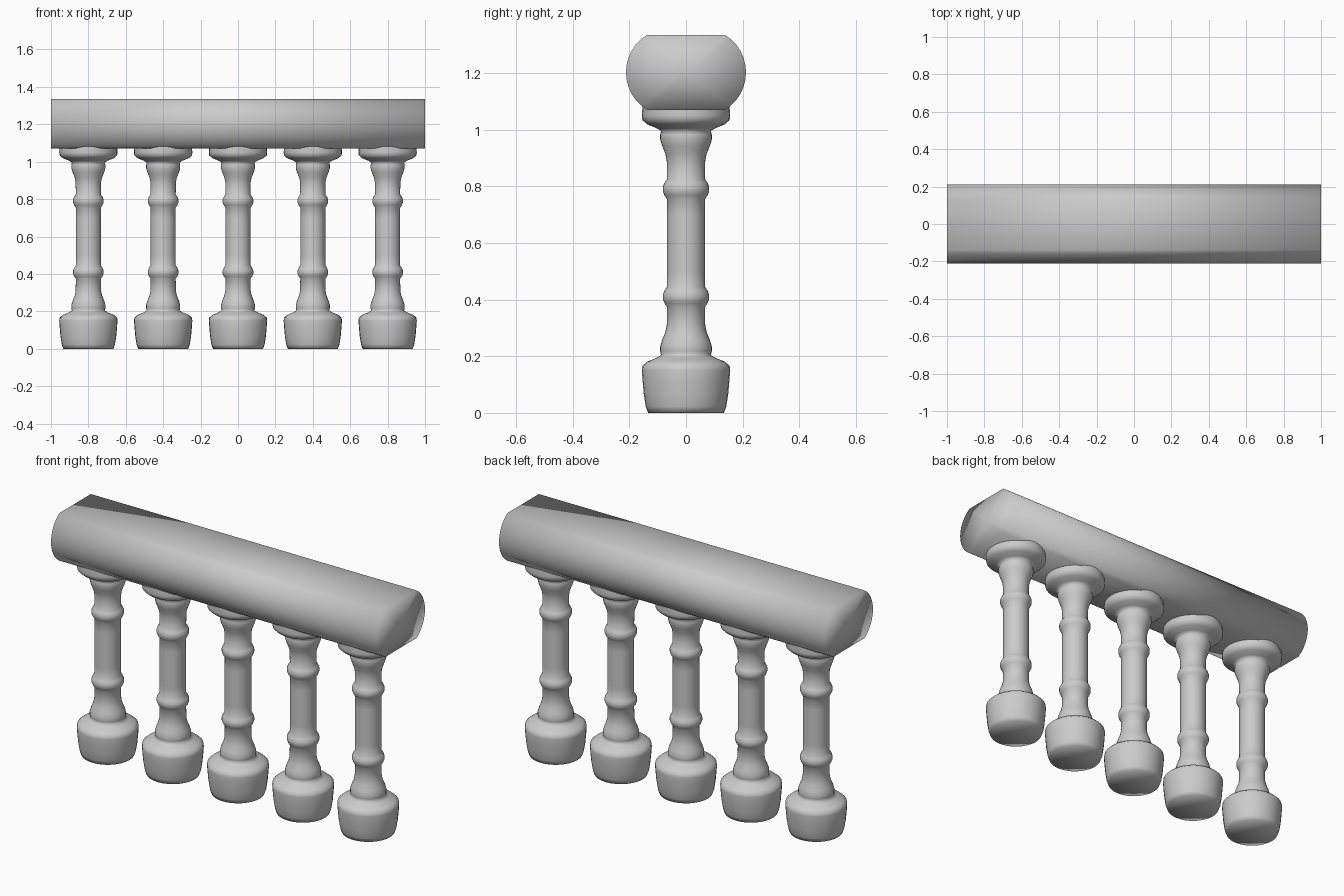
import bpy, bmesh, math
from mathutils import Vector, Matrix

if "Cube" in bpy.data.objects:
    bpy.data.objects.remove(bpy.data.objects["Cube"])


def finish(name, bm, x=0.0):
    bmesh.ops.recalc_face_normals(bm, faces=bm.faces[:])
    for f in bm.faces:
        f.smooth = True
    mesh = bpy.data.meshes.new(name)
    bm.to_mesh(mesh)
    bm.free()
    return add(name, mesh, x)


def add(name, mesh, x):
    ob = bpy.data.objects.new(name, mesh)
    ob.location.x = x
    bpy.context.collection.objects.link(ob)
    return ob


def loft(bm, loops):
    # Skin a stack of closed loops and close both ends with a centre fan
    rings = [[bm.verts.new(p) for p in loop] for loop in loops]
    n = len(rings[0])
    for a, b in zip(rings, rings[1:]):
        for i in range(n):
            j = (i + 1) % n
            bm.faces.new((a[i], a[j], b[j], b[i]))
    caps = [bm.faces.new(rings[0]), bm.faces.new(rings[-1])]
    bmesh.ops.poke(bm, faces=caps)


# Turned baluster: lower half profile (radius, height), mirrored about z = 0.6
half = [(.134, 0), (.142, .022), (.149, .065), (.153, .11), (.156, .15),
        (.154, .166), (.137, .181), (.105, .194), (.088, .204), (.091, .217),
        (.091, .235), (.084, .258), (.073, .285), (.068, .31), (.067, .375),
        (.076, .387), (.082, .402), (.082, .417), (.076, .432), (.067, .446),
        (.067, .50)]
profile = half + [(r, 1.2 - z) for r, z in reversed(half)]
SIDES = 32
bm = bmesh.new()
loft(bm, [[(r * math.cos(2 * math.pi * k / SIDES),
            r * math.sin(2 * math.pi * k / SIDES), z) for k in range(SIDES)]
          for r, z in profile])
first = finish("baluster_1", bm, -0.8)
for i in range(1, 5):
    add(f"baluster_{i + 1}", first.data, -0.8 + 0.4 * i)

# Handrail: flat top and bottom with bulging sides, run along x
cy, rad, zc = 0.057, 0.155, 1.2025
span = math.asin(0.1325 / rad)
side = [(cy + rad * math.cos(a), rad * math.sin(a))
        for a in [span * (k / 6 - 1) for k in range(13)]]
section = side + [(-y, -z) for y, z in side]
bm = bmesh.new()
loft(bm, [[(x, y, zc + z) for y, z in section] for x in (-1, 1)])
finish("handrail", bm)
